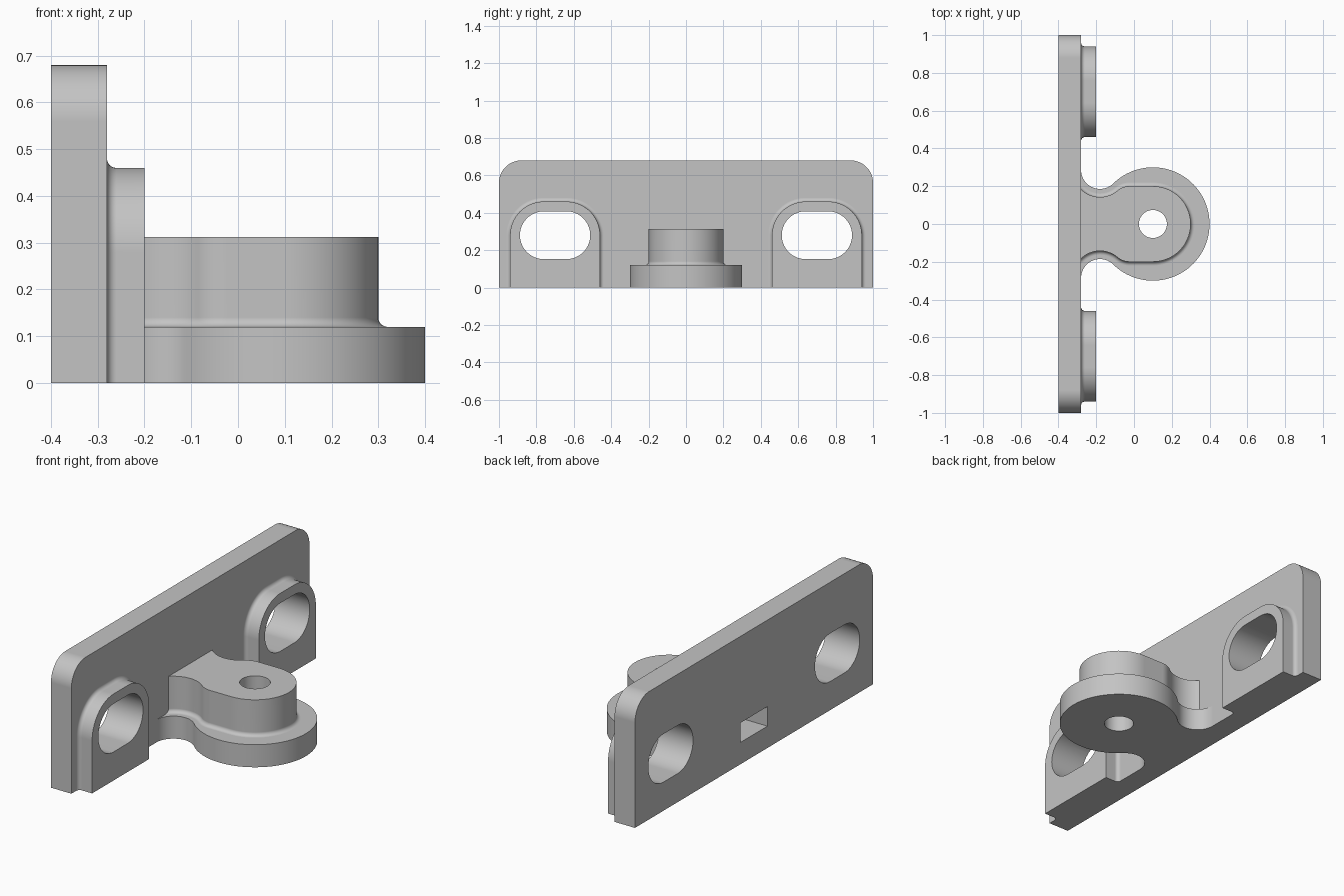
import bpy, bmesh, math
from math import sin, cos, pi, atan2, acos, sqrt

if "Cube" in bpy.data.objects:
    bpy.data.objects.remove(bpy.data.objects["Cube"], do_unlink=True)

grey = bpy.data.materials.new("plain_grey")
grey.use_nodes = True
grey.diffuse_color = (0.55, 0.55, 0.55, 1)
grey.node_tree.nodes["Principled BSDF"].inputs["Base Color"].default_value = (0.55, 0.55, 0.55, 1)

BACK, FACE, FRONT = -0.4, -0.28, -0.2      # x of plate back, plate face, pad face
FLANGE_TOP, BOSS_TOP = 0.12, 0.312
FILLET, STEPS = 0.02, 8
HUB_X, NECK_X = 0.1, -0.18
NECK_Y = sqrt(0.4 ** 2 - (HUB_X - NECK_X) ** 2)


def arc(cx, cy, r, a0, a1, n=20):
    return [(cx + r * cos(a0 + (a1 - a0) * i / n), cy + r * sin(a0 + (a1 - a0) * i / n))
            for i in range(n + 1)]


def mirrored(half):
    """Close a half outline that starts on the axis by reflecting it."""
    return half + [(x, -y) for x, y in half[:0:-1]]


def along_x(u, v, d):
    return (d, u, v)


def along_z(u, v, d):
    return (u, v, d)


def layered(name, layers, place):
    """Solid through a stack of (outline, depth) layers."""
    bm = bmesh.new()
    rings = [[bm.verts.new(place(u, v, d)) for u, v in pts] for pts, d in layers]
    for a, b in zip(rings, rings[1:]):
        for i in range(len(a)):
            j = (i + 1) % len(a)
            bm.faces.new((a[i], a[j], b[j], b[i]))
    bm.faces.new(rings[0])
    bm.faces.new(rings[-1])
    bmesh.ops.recalc_face_normals(bm, faces=bm.faces)
    mesh = bpy.data.meshes.new(name)
    bm.to_mesh(mesh)
    bm.free()
    ob = bpy.data.objects.new(name, mesh)
    bpy.context.collection.objects.link(ob)
    mesh.materials.append(grey)
    return ob


def fillet_layers(outline, start, end):
    """Concave root fillet at start, then a straight wall to end."""
    layers = []
    for i in range(STEPS + 1):
        a = pi / 2 * i / STEPS
        layers.append((outline(FILLET * (1 - sin(a))), start + FILLET * (1 - cos(a))))
    return layers + [(outline(0), end)]


def finish(ob, cutters):
    """Cut openings, then smooth the curved faces."""
    for c in cutters:
        m = ob.modifiers.new("cut", "BOOLEAN")
        m.operation, m.solver, m.object = "DIFFERENCE", "EXACT", c
    bpy.context.view_layer.update()
    deps = bpy.context.evaluated_depsgraph_get()
    mesh = bpy.data.meshes.new_from_object(ob.evaluated_get(deps))
    ob.modifiers.clear()
    ob.data = mesh
    bpy.ops.object.select_all(action="DESELECT")
    ob.select_set(True)
    bpy.context.view_layer.objects.active = ob
    bpy.ops.object.shade_smooth_by_angle(angle=math.radians(30))
    ob.modifiers.new("flat_faces", "WEIGHTED_NORMAL").keep_sharp = True


# Outlines
def plate_outline():
    return [(-1, 0), (1, 0)] + arc(0.88, 0.56, 0.12, 0, pi / 2) + arc(-0.88, 0.56, 0.12, pi / 2, pi)


def pad_outline(side):
    def outline(o):
        c, r = side * 0.7, 0.18 + o
        return ([(c - 0.06 - r, 0), (c + 0.06 + r, 0)]
                + arc(c + 0.06, 0.28, r, 0, pi / 2) + arc(c - 0.06, 0.28, r, pi / 2, pi))
    return outline


def slot_outline(side):
    c = side * 0.7
    return arc(c + 0.06, 0.28, 0.128, -pi / 2, pi / 2) + arc(c - 0.06, 0.28, 0.128, pi / 2, 3 * pi / 2)


def flange_outline():
    a = atan2(NECK_Y, NECK_X - HUB_X)
    return mirrored(arc(HUB_X, 0, 0.3, 0, a, 40) + arc(NECK_X, NECK_Y, 0.1, a - pi, -pi)[1:])


def boss_outline(o):
    neck_r, shoulder_r = 0.143, 0.1
    dy = NECK_Y - 0.1
    dx = sqrt((neck_r + shoulder_r) ** 2 - dy ** 2)
    a = atan2(dy, -dx)
    r = neck_r - o
    return mirrored(arc(HUB_X, 0, 0.2 + o, 0, pi / 2)
                    + arc(NECK_X + dx, 0.1, shoulder_r + o, pi / 2, a)
                    + arc(NECK_X, NECK_Y, r, a - pi, -acos((FACE - NECK_X) / r))[1:])


# Cutters: two slots, the bolt hole and the nut pocket
slots = {s: layered("slot_cutter", [(slot_outline(s), -0.5), (slot_outline(s), 0)], along_x)
         for s in (-1, 1)}
circle = arc(HUB_X, 0, 0.074, 0, 2 * pi, 48)[:-1]
hole = layered("hole_cutter", [(circle, -0.1), (circle, 0.5)], along_z)
w = 0.113
pocket_shape = [(-0.5, -w), (HUB_X + w * 0.577, -w), (HUB_X + w * 1.155, 0),
                (HUB_X + w * 0.577, w), (-0.5, w)]
pocket = layered("pocket_cutter", [(pocket_shape, FLANGE_TOP - 0.004), (pocket_shape, 0.22)], along_z)

# Parts
plate = layered("back_plate", [(plate_outline(), BACK), (plate_outline(), FACE)], along_x)
finish(plate, [slots[-1], slots[1], pocket])

for side, label in ((-1, "front"), (1, "rear")):
    pad = layered(label + "_slot_pad", fillet_layers(pad_outline(side), FACE, FRONT), along_x)
    finish(pad, [slots[side]])

flange = layered("round_flange", [(flange_outline(), 0), (flange_outline(), FLANGE_TOP)], along_z)
finish(flange, [hole, pocket])

boss = layered("bolt_boss", fillet_layers(boss_outline, FLANGE_TOP, BOSS_TOP), along_z)
finish(boss, [hole, pocket])

for c in (*slots.values(), hole, pocket):
    bpy.data.objects.remove(c, do_unlink=True)
